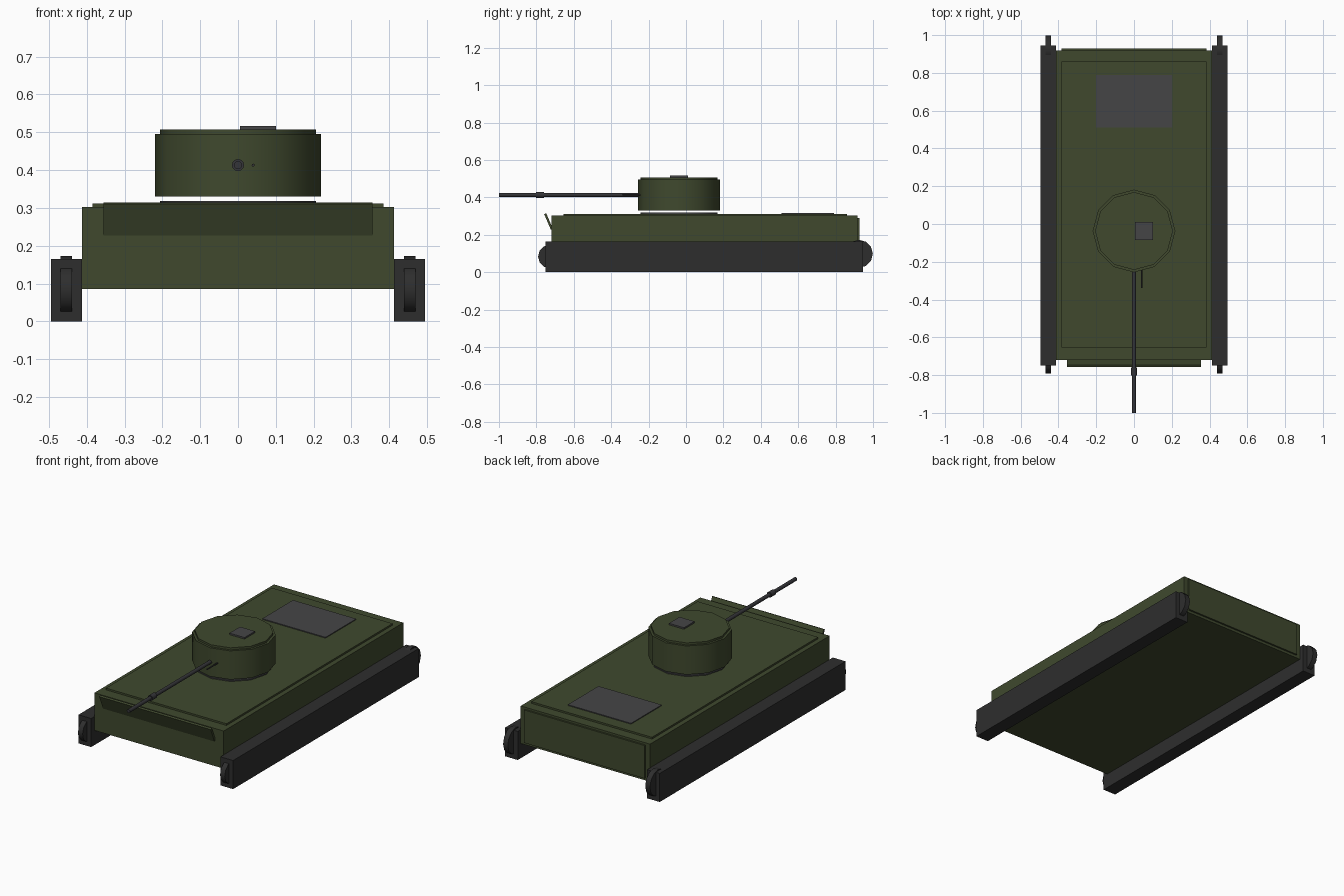
import bpy, math

if "Cube" in bpy.data.objects:
    bpy.data.objects.remove(bpy.data.objects["Cube"])


def material(name, rgb):
    m = bpy.data.materials.new(name)
    m.diffuse_color = (*rgb, 1)
    m.use_nodes = True
    m.node_tree.nodes["Principled BSDF"].inputs["Base Color"].default_value = m.diffuse_color
    return m


GREEN = material("olive_green", (0.05, 0.066, 0.027))
DARK = material("track_black", (0.027, 0.027, 0.027))
STEEL = material("dark_steel", (0.06, 0.06, 0.062))
GUN = material("gun_metal", (0.035, 0.035, 0.04))


def box(name, x, y, z, mat):
    """Box from (min, max) ranges."""
    c = [(a + b) / 2 for a, b in (x, y, z)]
    bpy.ops.mesh.primitive_cube_add(size=1, location=c)
    o = bpy.context.object
    o.name = name
    o.scale = [b - a for a, b in (x, y, z)]
    bpy.ops.object.transform_apply(location=False, rotation=False, scale=True)
    o.data.materials.append(mat)
    return o


def cyl(name, r, depth, loc, mat, axis="Z", sides=12):
    rot = {"X": (0, math.pi / 2, 0), "Y": (math.pi / 2, 0, 0), "Z": (0, 0, 0)}[axis]
    bpy.ops.mesh.primitive_cylinder_add(vertices=sides, radius=r, depth=depth,
                                        location=loc, rotation=rot)
    o = bpy.context.object
    o.name = name
    o.data.materials.append(mat)
    bpy.ops.object.shade_smooth_by_angle(angle=math.radians(40))
    return o


# Hull, raised deck, rear panel and engine grille
box("hull", (-0.413, 0.413), (-0.72, 0.918), (0.085, 0.302), GREEN)
box("deck_plate", (-0.385, 0.385), (-0.655, 0.86), (0.300, 0.312), GREEN)
box("rear_panel", (-0.385, 0.385), (0.91, 0.928), (0.10, 0.29), GREEN)
box("engine_grille", (-0.202, 0.202), (0.51, 0.79), (0.305, 0.317), STEEL)

# Sloped front plate, leaning forward at the top
plate = box("front_plate", (-0.356, 0.356), (-0.006, 0.006), (-0.045, 0.045), GREEN)
plate.location = (0, -0.735, 0.271)
plate.rotation_euler.x = math.radians(23)

# Tracks with end wheels poking out
for side, s in (("left", -1), ("right", 1)):
    box(f"track_{side}", sorted((s * 0.413, s * 0.494)), (-0.75, 0.945), (0, 0.165), DARK)
    cyl(f"front_wheel_{side}", 0.063, 0.03, (s * 0.454, -0.728, 0.083), DARK, "X")
    cyl(f"rear_wheel_{side}", 0.075, 0.03, (s * 0.454, 0.924, 0.098), DARK, "X")

# Turret ring, body, roof and hatch
TY = -0.037
cyl("turret_ring", 0.206, 0.016, (0, TY, 0.310), STEEL)
cyl("turret", 0.219, 0.165, (0, TY, 0.4125), GREEN)
cyl("turret_roof", 0.206, 0.02, (0, TY, 0.497), GREEN)
box("roof_hatch", (0.005, 0.101), (-0.085, 0.011), (0.50, 0.516), STEEL)

# Main gun with collar, and the small gun beside it
cyl("gun_barrel", 0.0105, 0.78, (0, -0.61, 0.413), GUN, "Y")
cyl("barrel_collar", 0.016, 0.042, (0, -0.78, 0.413), GUN, "Y")
cyl("side_gun", 0.004, 0.12, (0.04, -0.28, 0.413), GUN, "Y", 8)
